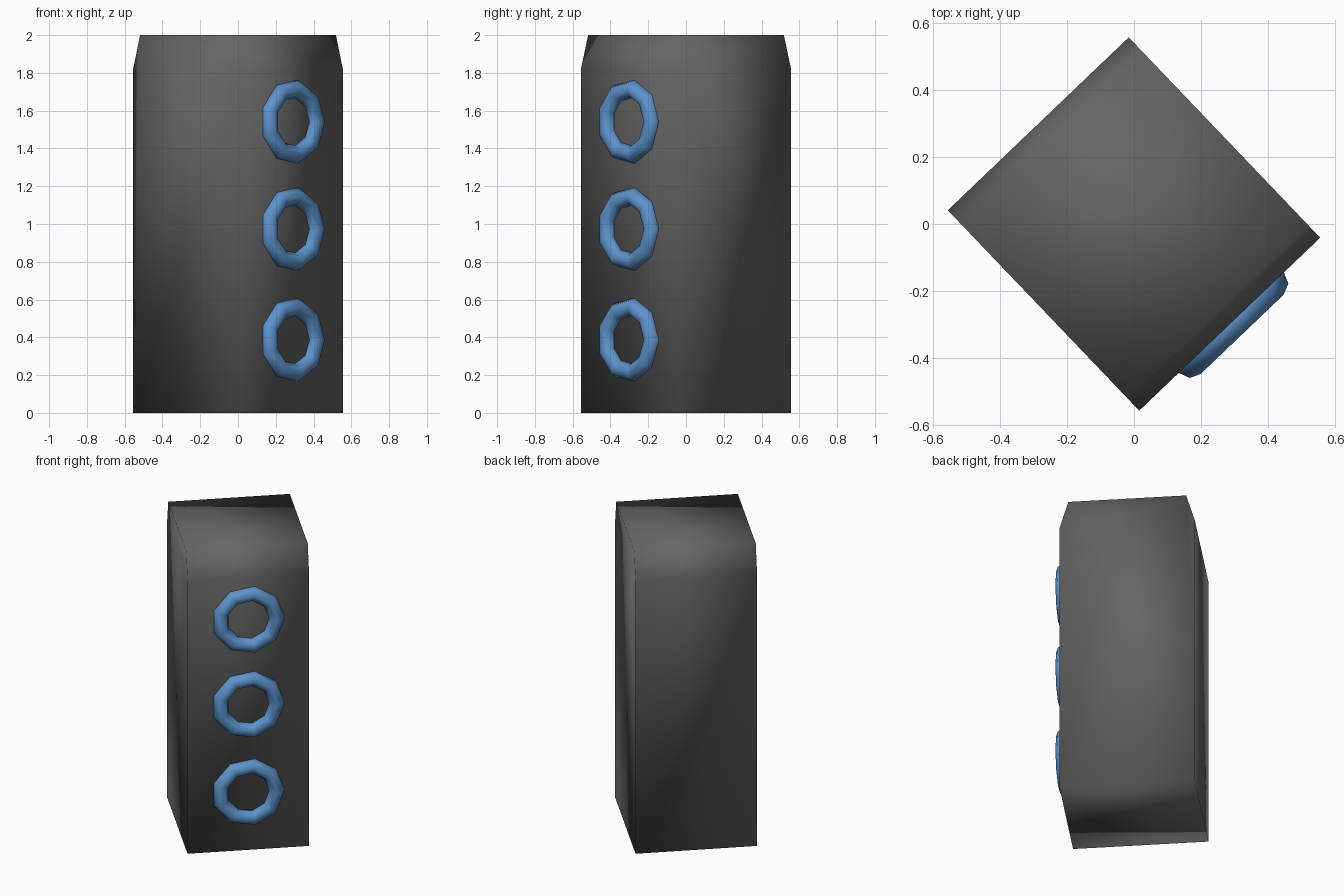
import bpy, bmesh
from math import radians, sin, cos

if "Cube" in bpy.data.objects:
    bpy.data.objects.remove(bpy.data.objects["Cube"])

TURN = radians(43.7)          # whole model is turned about z
HALF_W, HALF_D = 0.373, 0.413
CHAMFER, SHOULDER, TOP = 0.053, 1.82, 2.0


def colour(obj, name, rgb):
    mat = bpy.data.materials.new(name)
    mat.diffuse_color = (*rgb, 1)
    mat.use_nodes = True
    mat.node_tree.nodes["Principled BSDF"].inputs["Base Color"].default_value = mat.diffuse_color
    obj.data.materials.append(mat)


# Tower body: side profile with sloped front and back shoulders, extruded across the width
profile = [(-HALF_D, 0), (HALF_D, 0), (HALF_D, SHOULDER),
           (HALF_D - CHAMFER, TOP), (CHAMFER - HALF_D, TOP), (-HALF_D, SHOULDER)]
bm = bmesh.new()
side = bm.faces.new([bm.verts.new((-HALF_W, y, z)) for y, z in profile])
ext = bmesh.ops.extrude_face_region(bm, geom=[side], use_keep_orig=True)
bmesh.ops.translate(bm, vec=(2 * HALF_W, 0, 0),
                    verts=[v for v in ext["geom"] if isinstance(v, bmesh.types.BMVert)])
bmesh.ops.recalc_face_normals(bm, faces=bm.faces)
for f in bm.faces:
    f.smooth = True
mesh = bpy.data.meshes.new("tower_body")
bm.to_mesh(mesh)
bm.free()
body = bpy.data.objects.new("tower_body", mesh)
bpy.context.collection.objects.link(body)
body.rotation_euler.z = TURN
colour(body, "dark_grey", (0.13, 0.13, 0.13))

# Three low-poly rings half sunk into the front face
for i, z in enumerate((0.387, 0.973, 1.541)):
    bpy.ops.mesh.primitive_torus_add(
        major_segments=9, minor_segments=8, major_radius=0.176, minor_radius=0.0475,
        location=(HALF_D * sin(TURN), -HALF_D * cos(TURN), z),
        rotation=(radians(90), 0, TURN))
    ring = bpy.context.object
    ring.name = f"front_ring_{i + 1}"
    bpy.ops.object.shade_smooth()
    colour(ring, "blue", (0.11, 0.29, 0.6))
